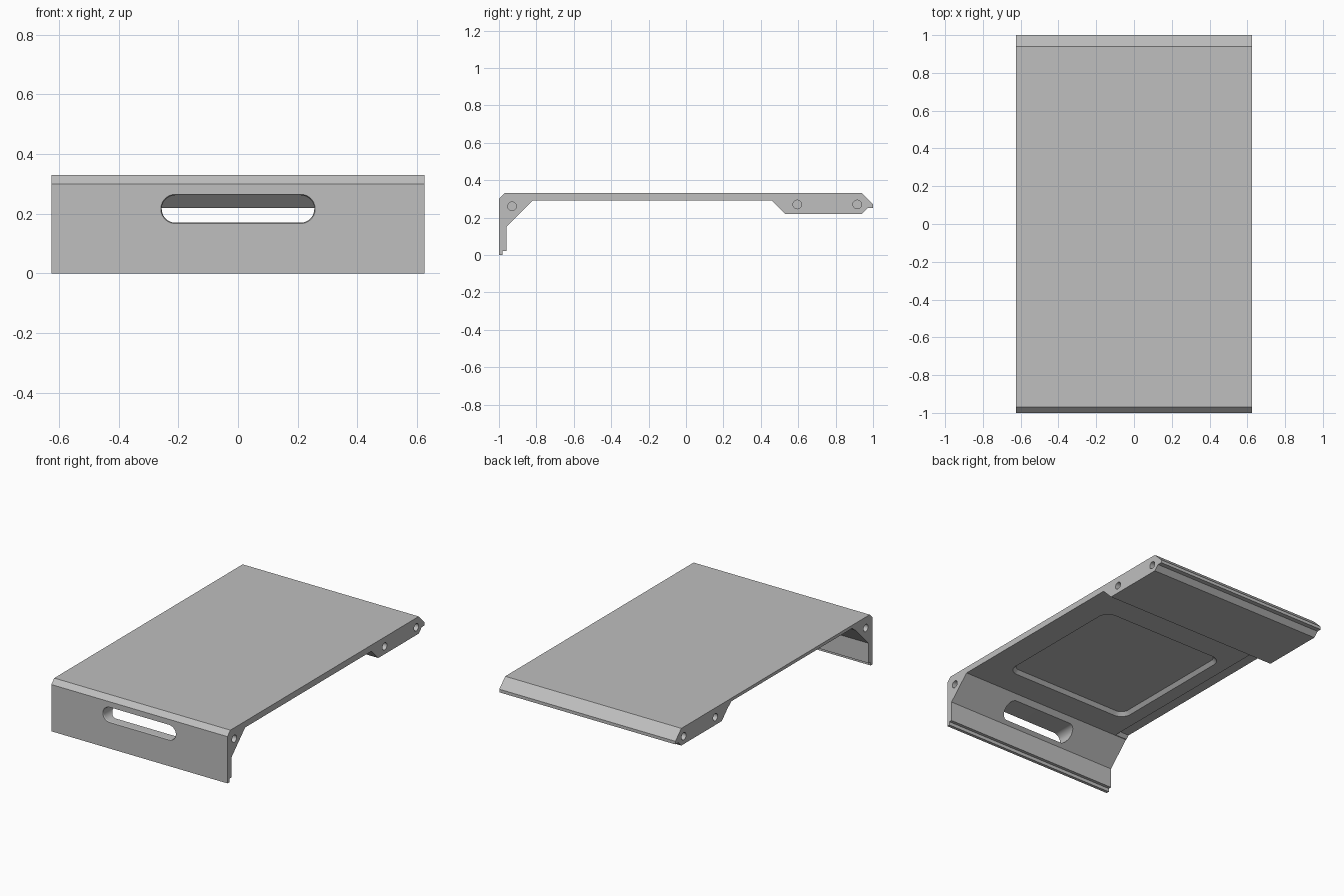
import bpy, bmesh
from math import sin, cos, pi

default = bpy.data.objects.get("Cube")
if default:
    bpy.data.objects.remove(default, do_unlink=True)

HALF = 0.625  # half width

grey = bpy.data.materials.new("light grey")
grey.use_nodes = True
colour = (0.52, 0.52, 0.52, 1)
grey.diffuse_color = colour
grey.node_tree.nodes["Principled BSDF"].inputs["Base Color"].default_value = colour


def loft(name, rings):
    """Closed solid through rings of 3D points."""
    bm = bmesh.new()
    loops = [[bm.verts.new(p) for p in ring] for ring in rings]
    n = len(loops[0])
    for a, b in zip(loops, loops[1:]):
        for i in range(n):
            j = (i + 1) % n
            bm.faces.new((a[i], a[j], b[j], b[i]))
    bm.faces.new(loops[0])
    bm.faces.new(loops[-1])
    bmesh.ops.recalc_face_normals(bm, faces=bm.faces)
    mesh = bpy.data.meshes.new(name)
    bm.to_mesh(mesh)
    bm.free()
    mesh.materials.append(grey)
    ob = bpy.data.objects.new(name, mesh)
    bpy.context.collection.objects.link(ob)
    return ob


def extrude_x(name, profile, x0, x1):
    return loft(name, [[(x, y, z) for y, z in profile] for x in (x0, x1)])


def rounded(w, h, r, seg=10):
    """Outline of a rounded rectangle, w by h in half sizes."""
    pts = []
    for k, (sx, sy) in enumerate(((1, 1), (-1, 1), (-1, -1), (1, -1))):
        for i in range(seg + 1):
            a = (k + i / seg) * pi / 2
            pts.append((sx * (w - r) + r * cos(a), sy * (h - r) + r * sin(a)))
    return pts


# Bent cover with front flange, thin top and thick rear beam
profile = [(-1, 0), (-0.98, 0), (-0.98, 0.022), (-0.96, 0.022), (-0.96, 0.15),
           (-0.82, 0.29), (0.46, 0.29), (0.53, 0.22), (0.94, 0.22),
           (0.97, 0.25), (1, 0.25), (1, 0.27), (0.94, 0.33),
           (-0.97, 0.33), (-1, 0.30)]
cover = extrude_x("cover_panel", profile, -HALF, HALF)

cutters = []

# Hand slot with a chamfered front rim
slot = [(1.01, 0.054), (0.994, 0.046), (0.75, 0.046)]
cutters.append(loft("slot_cutter", [
    [(x, -y, z + 0.216) for x, z in rounded(0.21 + r, r, r - 0.0001)]
    for y, r in slot]))

# Shallow rounded pocket in the underside, with sloping walls
pocket = [(0.28, 0.01), (0.29, 0), (0.312, -0.02)]
cutters.append(loft("pocket_cutter", [
    [(x, y - 0.18, z) for x, y in rounded(0.45 + g, 0.46 + g, 0.07 + g)]
    for z, g in pocket]))

# Rebate under one long edge
cutters.append(extrude_x("rebate_cutter", [
    (-0.83, 0.275), (-0.795, 0.31), (0.435, 0.31), (0.47, 0.275)],
    -HALF - 0.05, -0.54))

# Blind screw holes in both ends
for cy, cz in ((-0.93, 0.26), (0.595, 0.27), (0.915, 0.27)):
    ring = [(cy + 0.023 * cos(i * pi / 12), cz + 0.023 * sin(i * pi / 12))
            for i in range(24)]
    for side in (-1, 1):
        cutters.append(extrude_x("hole_cutter", ring,
                                 side * (HALF - 0.1), side * (HALF + 0.05)))

# Apply the cuts
bpy.context.view_layer.objects.active = cover
for cutter in cutters:
    cutter.hide_render = True
    mod = cover.modifiers.new("cut", "BOOLEAN")
    mod.operation = "DIFFERENCE"
    mod.solver = "EXACT"
    mod.object = cutter
    bpy.ops.object.modifier_apply(modifier=mod.name)
    bpy.data.objects.remove(cutter, do_unlink=True)

# Smooth only the rounded walls
bpy.ops.object.select_all(action="DESELECT")
cover.select_set(True)
bpy.ops.object.shade_smooth_by_angle(angle=pi / 7)
